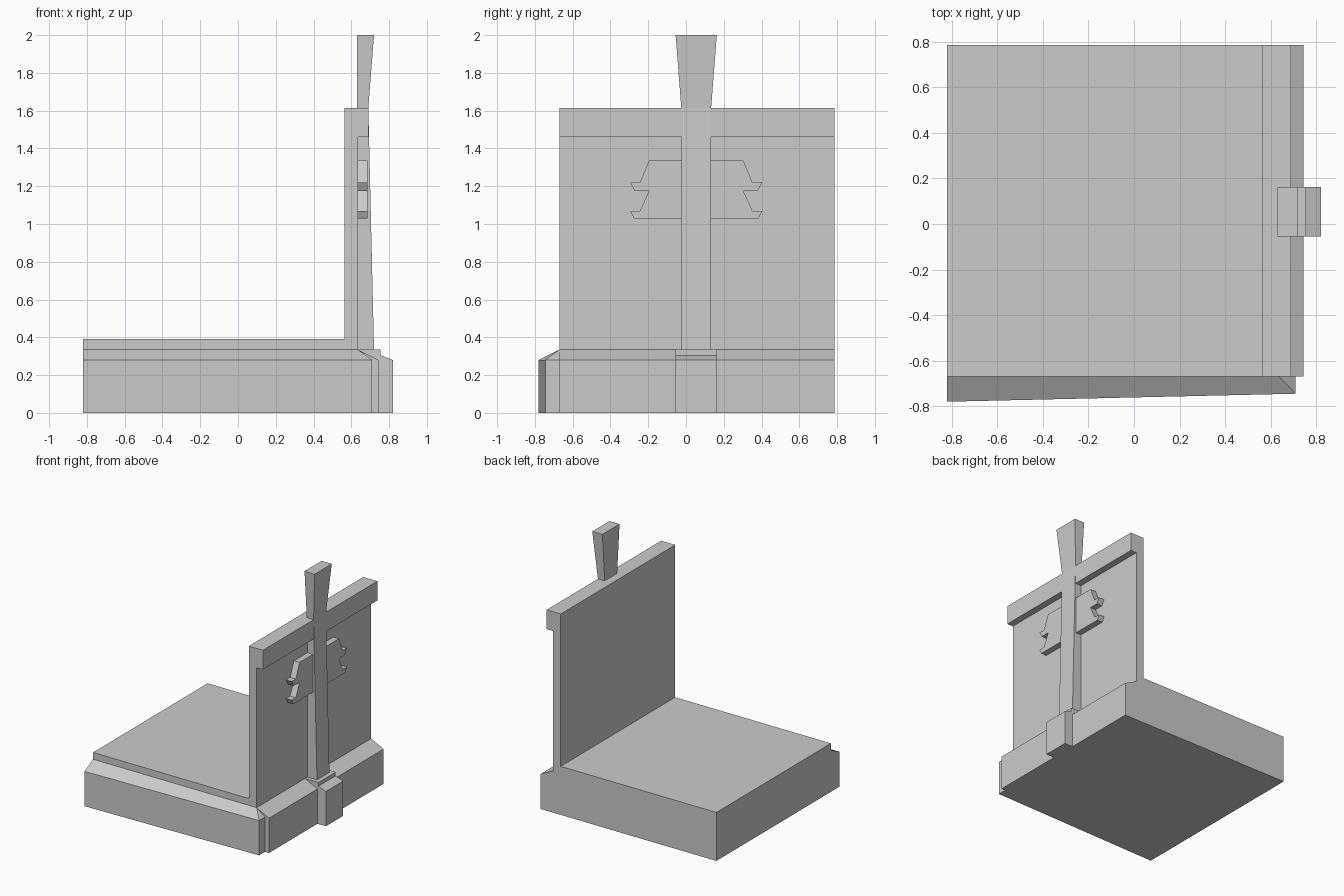
import bpy
import bmesh

cube = bpy.data.objects.get("Cube")
if cube:
    bpy.data.objects.remove(cube, do_unlink=True)

GREY = (0.6, 0.6, 0.6, 1)
stone = bpy.data.materials.new("grey stone")
stone.use_nodes = True
stone.diffuse_color = GREY
stone.node_tree.nodes["Principled BSDF"].inputs["Base Color"].default_value = GREY


def loft(name, *rings):
    """Solid skinned through rings of equal point count, capped at both ends."""
    bm = bmesh.new()
    loops = [[bm.verts.new(p) for p in ring] for ring in rings]
    n = len(loops[0])
    for a, b in zip(loops, loops[1:]):
        for i in range(n):
            j = (i + 1) % n
            bm.faces.new((a[i], a[j], b[j], b[i]))
    bm.faces.new(loops[0])
    bm.faces.new(loops[-1])
    bmesh.ops.recalc_face_normals(bm, faces=bm.faces)
    mesh = bpy.data.meshes.new(name)
    bm.to_mesh(mesh)
    bm.free()
    mesh.materials.append(stone)
    obj = bpy.data.objects.new(name, mesh)
    bpy.context.collection.objects.link(obj)
    return obj


def along_y(name, profile, y0, y1):
    """Extrude an (x, z) profile along y."""
    return loft(name, *[[(x, y, z) for x, z in profile] for y in (y0, y1)])


def rect(x0, x1, y0, y1, z):
    return [(x0, y0, z), (x1, y0, z), (x1, y1, z), (x0, y1, z)]


LEFT, WALL, FRONT, BACK = -0.82, 0.635, -0.67, 0.785
LEDGE, SLOPE_TOP = 0.28, 0.335

# Floor, wall, coping and side plinth share one cross-section
along_y("floor_and_wall", [
    (LEFT, 0), (0.745, 0), (0.745, LEDGE), (WALL, SLOPE_TOP), (WALL, 1.46),
    (0.69, 1.46), (0.69, 1.615), (0.565, 1.615), (0.565, 0.39), (LEFT, 0.39),
], FRONT, BACK)

# Front plinth, slightly skewed, with a sloped top hipped at the corner
outer = [(LEFT, -0.78), (0.71, -0.745), (0.71, FRONT), (LEFT, FRONT)]
inner = [(LEFT, FRONT), (WALL, FRONT), (WALL, FRONT + 0.001), (LEFT, FRONT + 0.001)]
loft("front_plinth",
     [(x, y, 0) for x, y in outer],
     [(x, y, LEDGE) for x, y in outer],
     [(x, y, SLOPE_TOP) for x, y in inner])

# Block at the foot of the pillar
along_y("pillar_foot", [
    (0.6, 0), (0.82, 0), (0.82, LEDGE), (0.755, 0.305),
    (0.755, SLOPE_TOP), (0.6, SLOPE_TOP),
], -0.055, 0.163)

# Tapered pillar that flares above the coping
loft("pillar",
     rect(0.63, 0.72, -0.025, 0.133, SLOPE_TOP),
     rect(0.63, 0.69, -0.025, 0.133, 1.615),
     rect(0.63, 0.72, -0.055, 0.163, 2))

# Pair of notched wing plates either side of the pillar
CENTRE = 0.054
wing = [(0.05, 1.335), (0.25, 1.335), (0.298, 1.22), (0.35, 1.22), (0.325, 1.175),
        (0.25, 1.175), (0.298, 1.07), (0.35, 1.07), (0.33, 1.03), (0.05, 1.03)]
for name, side in (("front_wing", -1), ("back_wing", 1)):
    loft(name, *[[(x, CENTRE + side * d, z) for d, z in wing] for x in (0.63, 0.685)])
